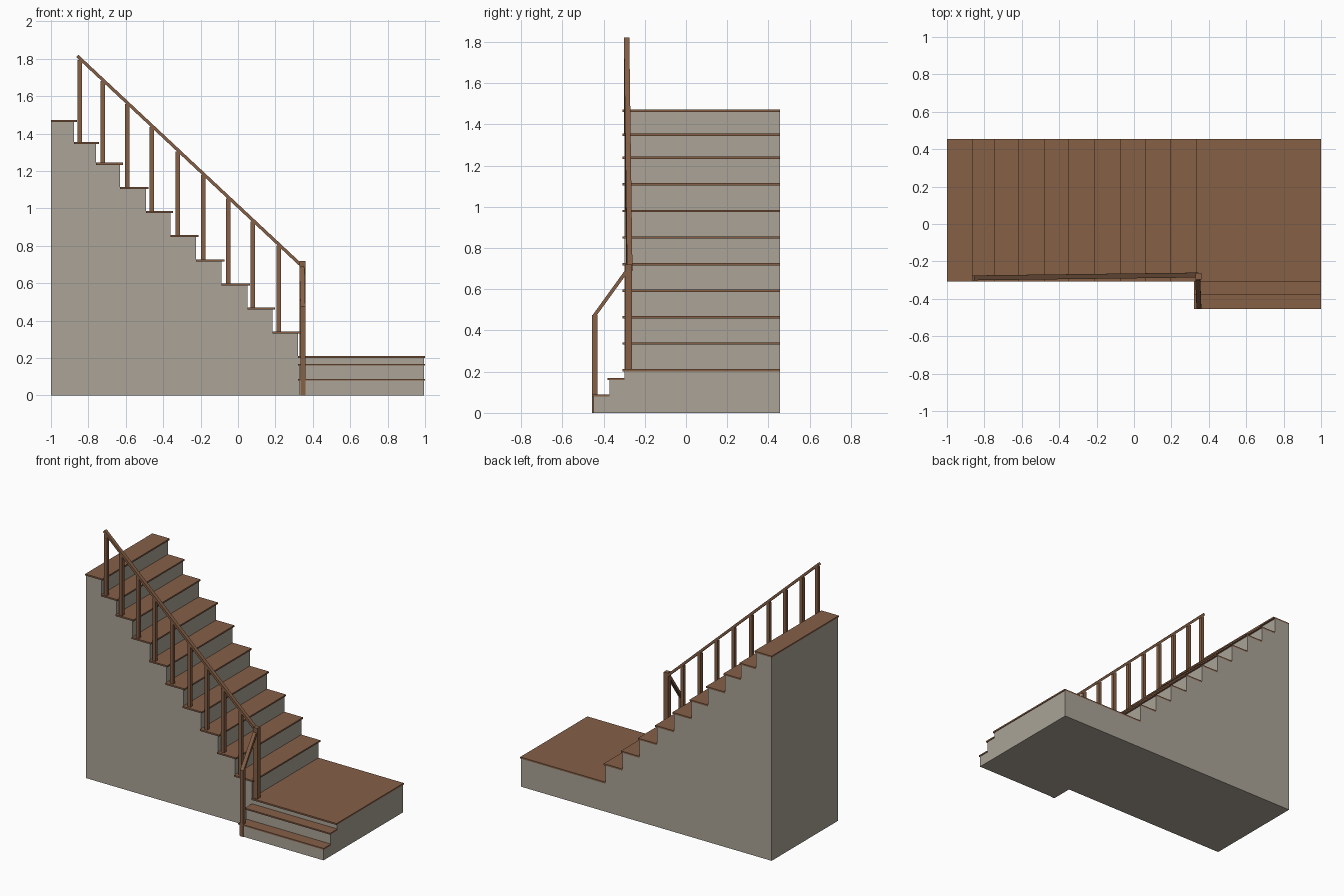
import bpy, bmesh
from mathutils import Vector

if "Cube" in bpy.data.objects:
    bpy.data.objects.remove(bpy.data.objects["Cube"])


def material(name, rgb):
    m = bpy.data.materials.new(name)
    m.diffuse_color = (*rgb, 1)
    m.use_nodes = True
    m.node_tree.nodes["Principled BSDF"].inputs["Base Color"].default_value = m.diffuse_color
    return m


WOOD = material("brown wood", (0.235, 0.115, 0.061))
PLASTER = material("warm grey plaster", (0.405, 0.37, 0.31))


def finish(name, bm, mat):
    bmesh.ops.recalc_face_normals(bm, faces=bm.faces)
    me = bpy.data.meshes.new(name)
    bm.to_mesh(me)
    bm.free()
    me.materials.append(mat)
    ob = bpy.data.objects.new(name, me)
    bpy.context.collection.objects.link(ob)
    return ob


def prism(name, pts, offset, mat):
    """Extrude a flat polygon of 3D points along offset."""
    bm = bmesh.new()
    face = bm.faces.new([bm.verts.new(p) for p in pts])
    res = bmesh.ops.extrude_face_region(bm, geom=[face])
    verts = [g for g in res["geom"] if isinstance(g, bmesh.types.BMVert)]
    bmesh.ops.translate(bm, verts=verts, vec=offset)
    return finish(name, bm, mat)


def box(name, x0, x1, y0, y1, z0, z1, mat):
    return prism(name, [(x0, y0, z0), (x1, y0, z0), (x1, y1, z0), (x0, y1, z0)],
                 (0, 0, z1 - z0), mat)


def rail(name, a, b, side, up):
    """Sloped bar with a rectangular section square to its run."""
    a, b = Vector(a), Vector(b)
    d = (b - a).normalized()
    s = (side - d * side.dot(d)).normalized()
    u = d.cross(s) * up / 2
    s *= 0.013
    prism(name, [a - s - u, a + s - u, a + s + u, a - s + u], b - a, WOOD)


T = 0.011        # tread thickness
NOSE = 0.014     # tread overhang
FRONT, BACK = -0.298, 0.455

# Main flight: nose position and top height of every tread
noses = [-0.862, -0.744, -0.616, -0.478, -0.348, -0.21, -0.073, 0.064, 0.199, 0.336]
tops = [1.472, 1.355, 1.244, 1.115, 0.985, 0.857, 0.727, 0.598, 0.47, 0.342, 0.212]
starts = [-1.0] + [n - NOSE for n in noses]
ends = noses + [1.0]

# Stepped solid body
profile = [(-1, 0)]
for i, z in enumerate(tops):
    right = starts[i + 1] if i < len(noses) else 0.995
    profile += [(starts[i], z - T), (right, z - T)]
profile.append((0.995, 0))
prism("stair_body", [(x, FRONT, z) for x, z in profile], (0, BACK - FRONT, 0), PLASTER)

# Treads and landing board
for i, z in enumerate(tops):
    name = "landing_board" if i == len(tops) - 1 else f"tread_{i + 1}"
    box(name, starts[i], ends[i], -0.308, BACK, z - T, z, WOOD)

# Two entry steps in front of the landing
low = [(-0.45, 0), (-0.45, 0.079), (-0.372, 0.079), (-0.372, 0.159), (FRONT, 0.159), (FRONT, 0)]
prism("entry_step_body", [(0.329, y, z) for y, z in low], (0.666, 0, 0), PLASTER)
box("entry_tread_1", 0.32, 1, -0.455, -0.372, 0.079, 0.089, WOOD)
box("entry_tread_2", 0.32, 1, -0.38, FRONT, 0.159, 0.169, WOOD)


# Handrail line, slightly skewed in plan
def rail_y(x):
    return -0.288 + (x + 0.86) * 0.0126


def rail_z(x):
    return 0.7 + (0.333 - x) * 0.935


rail("main_handrail", (-0.859, rail_y(-0.859), rail_z(-0.859)),
     (0.338, rail_y(0.338), rail_z(0.338)), Vector((0, 1, 0)), 0.017)

# Balusters, one on each tread
for i, x in enumerate([-0.845, -0.724, -0.592, -0.461, -0.323, -0.187, -0.053, 0.08, 0.217]):
    y, h = rail_y(x), 0.012
    box(f"baluster_{i + 1}", x - h, x + h, y - h, y + h, tops[i + 1], rail_z(x) - 0.008, WOOD)

# Newel post, entry post and short sloped rail
box("newel_post", 0.328, 0.361, -0.296, -0.262, 0.21, 0.72, WOOD)
box("entry_post", 0.335, 0.36, -0.455, -0.43, 0, 0.475, WOOD)
rail("entry_handrail", (0.347, -0.446, 0.47), (0.341, -0.292, 0.683), Vector((1, 0, 0)), 0.017)
